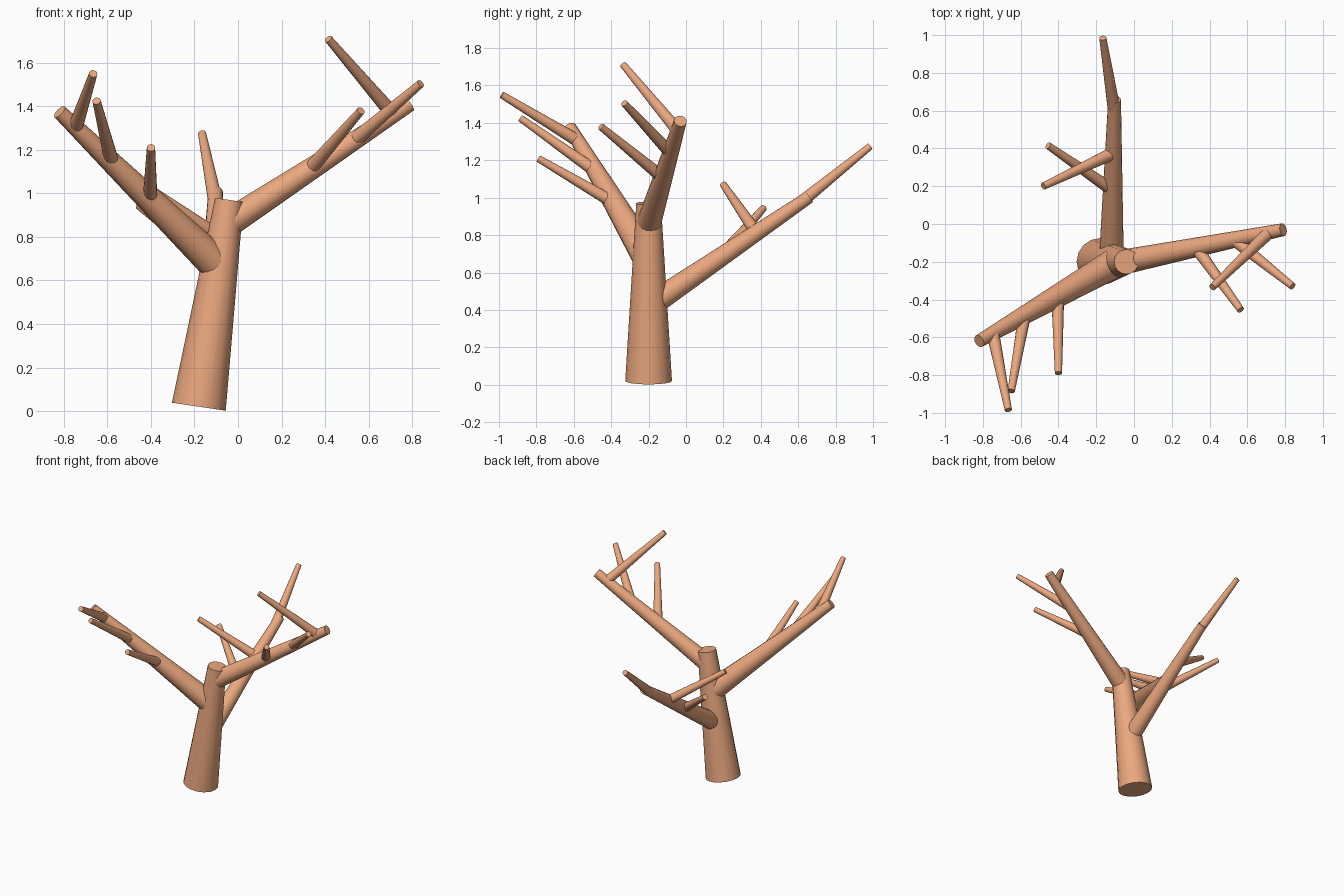
import bpy
from mathutils import Vector

cube = bpy.data.objects.get("Cube")
if cube:
    bpy.data.objects.remove(cube, do_unlink=True)

bark = bpy.data.materials.new("bark")
bark.use_nodes = True
colour = (0.83, 0.39, 0.21, 1)
bark.diffuse_color = colour
bark.node_tree.nodes["Principled BSDF"].inputs["Base Color"].default_value = colour


def limb(name, start, end, r_start, r_end, sides=16):
    """Tapered, capped cylinder running from start to end."""
    a, b = Vector(start), Vector(end)
    axis = b - a
    bpy.ops.mesh.primitive_cone_add(vertices=sides, radius1=r_start, radius2=r_end,
                                    depth=axis.length, location=(a + b) / 2)
    ob = bpy.context.object
    ob.name = name
    ob.rotation_euler = axis.to_track_quat('Z', 'Y').to_euler()
    ob.data.materials.append(bark)
    bpy.ops.object.shade_smooth_by_angle()


def grow(name, start, end, r_start, twigs):
    """Branch with twigs; each twig is (fraction along the branch, tip)."""
    limb(name, start, end, r_start, 0.034)
    for i, (t, tip) in enumerate(twigs, 1):
        limb(f"{name}_twig_{i}", Vector(start).lerp(Vector(end), t), tip, 0.034, 0.019)


# Leaning trunk
limb("trunk", (-0.18, -0.2, 0.02), (-0.04, -0.2, 0.97), 0.125, 0.066)

# Three main branches, each rooted on the trunk axis
grow("right_branch", (-0.09, -0.2, 0.665), (-0.82, -0.62, 1.375), 0.08, [
    (0.43, (-0.4, -0.79, 1.21)),
    (0.67, (-0.65, -0.885, 1.425)),
    (0.9, (-0.665, -0.985, 1.55)),
])
grow("left_branch", (-0.05, -0.2, 0.86), (0.79, -0.03, 1.41), 0.066, [
    (0.45, (0.565, -0.455, 1.38)),
    (0.69, (0.84, -0.33, 1.505)),
    (0.91, (0.415, -0.335, 1.71)),
])
grow("back_branch", (-0.12, -0.2, 0.42), (-0.103, 0.66, 1.005), 0.066, [
    (0.44, (-0.455, 0.415, 0.945)),
    (0.67, (-0.48, 0.2, 1.07)),
    (0.93, (-0.165, 0.985, 1.275)),
])
